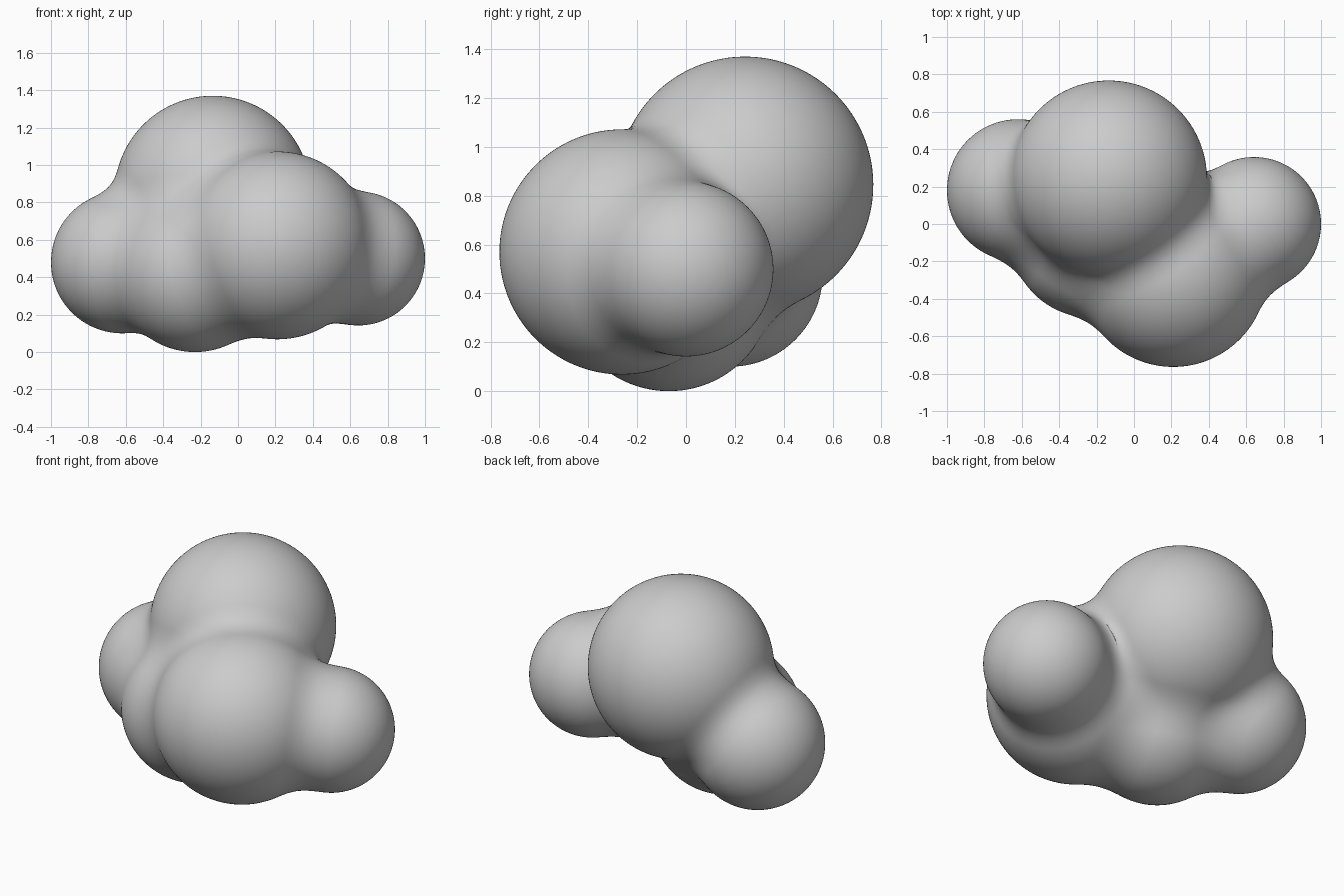
import bpy, bmesh
from mathutils import Vector, Matrix

if "Cube" in bpy.data.objects:
    bpy.data.objects.remove(bpy.data.objects["Cube"])

# Lobes of the blob: centre and radius
LOBES = [
    (Vector((-0.23, -0.07, 0.43)), 0.43),    # bottom core
    (Vector((-0.135, 0.242, 0.845)), 0.525),  # top back
    (Vector((0.21, -0.262, 0.57)), 0.502),   # front
    (Vector((0.642, 0.0, 0.50)), 0.358),      # right
    (Vector((-0.62, 0.18, 0.48)), 0.38),     # left
]
BLEND = 0.13  # width of the soft fillet between lobes


def field(p):
    """Smooth union of the lobes: distance and gradient."""
    d, g = None, None
    for c, r in LOBES:
        v = p - c
        n = v.length
        e, ge = n - r, v / max(n, 1e-6)
        if d is None:
            d, g = e, ge
            continue
        h = min(1.0, max(0.0, 0.5 + 0.5 * (d - e) / BLEND))
        d = d + (e - d) * h - BLEND * h * (1 - h)
        g = g.lerp(ge, h)
    return d, g


# Overlapping spheres
bm = bmesh.new()
for c, r in LOBES:
    bmesh.ops.create_icosphere(bm, subdivisions=5, radius=r,
                               matrix=Matrix.Translation(c))
mesh = bpy.data.meshes.new("cloud_body")
bm.to_mesh(mesh)
bm.free()
body = bpy.data.objects.new("cloud_body", mesh)
bpy.context.collection.objects.link(body)
bpy.context.view_layer.objects.active = body
body.select_set(True)

# Fuse into one skin
mod = body.modifiers.new("fuse", "REMESH")
mod.mode = 'VOXEL'
mod.voxel_size = 0.02
bpy.ops.object.modifier_apply(modifier=mod.name)

# Keep the outer skin only, then settle it on the smoothly blended surface
bm = bmesh.new()
bm.from_mesh(body.data)
inner = [v for v in bm.verts if field(v.co)[0] < -0.1]
bmesh.ops.delete(bm, geom=inner, context='VERTS')
for step in range(2):
    for v in bm.verts:
        for i in range(3):
            d, g = field(v.co)
            v.co -= g * (d / max(g.length_squared, 0.2))
    if step == 0:
        bmesh.ops.smooth_vert(bm, verts=bm.verts, factor=0.5, use_axis_x=True,
                              use_axis_y=True, use_axis_z=True)
bm.to_mesh(body.data)
bm.free()
body.data.polygons.foreach_set("use_smooth", [True] * len(body.data.polygons))
body.data.update()
